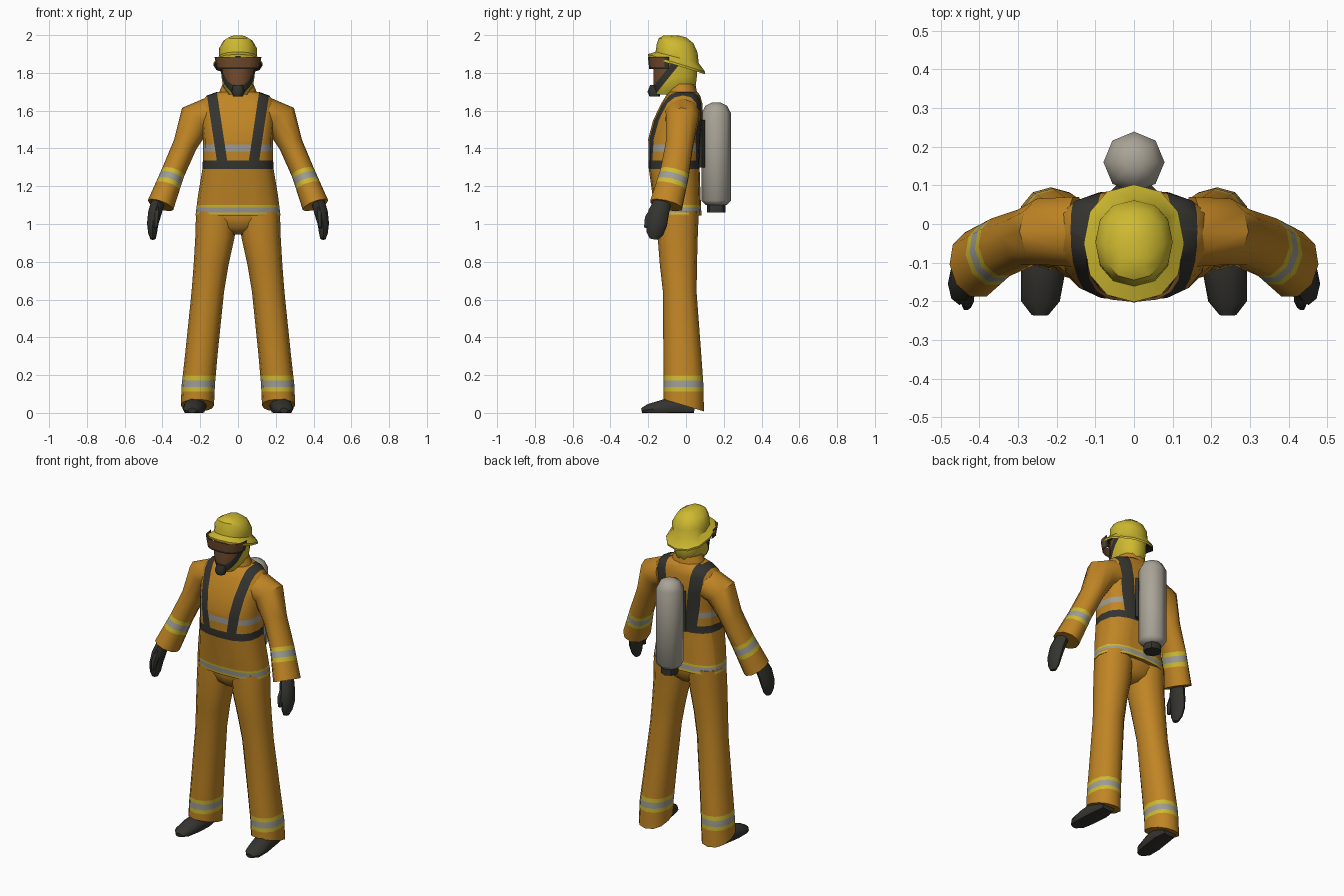
import bpy, bmesh, math
from mathutils import Vector

if "Cube" in bpy.data.objects:
    bpy.data.objects.remove(bpy.data.objects["Cube"])


def material(name, *rgb):
    m = bpy.data.materials.new(name)
    m.use_nodes = True
    m.diffuse_color = (*rgb, 1)
    m.node_tree.nodes["Principled BSDF"].inputs["Base Color"].default_value = (*rgb, 1)
    return m


ORANGE = material("orange cloth", 0.53, 0.235, 0.018)
YELLOW = material("safety yellow", 0.62, 0.49, 0.03)
SILVER = material("reflective grey", 0.34, 0.33, 0.30)
DARK = material("charcoal", 0.035, 0.034, 0.029)
BROWN = material("brown visor", 0.17, 0.07, 0.026)
STEEL = material("tank grey", 0.40, 0.37, 0.31)

X, Y, Z = Vector((1, 0, 0)), Vector((0, 1, 0)), Vector((0, 0, 1))


def sgnpow(v, p):
    return math.copysign(abs(v) ** p, v)


def loft(name, rings, mats, rule=None, cuts=(), n=12, power=1.0, flat=True,
         mirror=False, floor=False, keep=None, angle=45):
    """Skin rings (x, y, z, rx, ry, tilt); cuts are (point, normal) colour borders."""
    bm = bmesh.new()
    loops = []
    for i, ring in enumerate(rings):
        x, y, z, rx, ry, tilt = (*ring, 0)[:6]
        t = Z
        if not flat:
            a, b = rings[max(i - 1, 0)], rings[min(i + 1, len(rings) - 1)]
            t = (Vector(b[:3]) - Vector(a[:3])).normalized()
        u = X if abs(t.y) > 0.9 else Y.cross(t).normalized()
        v = t.cross(u)
        loop = []
        for k in range(n):
            ang = math.tau * k / n
            off = u * rx * sgnpow(math.cos(ang), power) + v * ry * sgnpow(math.sin(ang), power)
            p = Vector((x, y, z)) + off + Z * tilt * off.y
            if floor:
                p.z = max(p.z, 0)
            loop.append(bm.verts.new(p))
        loops.append(loop)
    for a, b in zip(loops, loops[1:]):
        for k in range(n):
            bm.faces.new((a[k], a[k - 1], b[k - 1], b[k]))
    bm.faces.new(loops[0])
    bm.faces.new(loops[-1])
    bmesh.ops.recalc_face_normals(bm, faces=bm.faces)
    for co, no in cuts:
        geom = bm.verts[:] + bm.edges[:] + bm.faces[:]
        bmesh.ops.bisect_plane(bm, geom=geom, dist=1e-5, plane_co=co, plane_no=no)
    if keep:
        gone = [f for f in bm.faces if not keep(f.calc_center_median())]
        bmesh.ops.delete(bm, geom=gone, context='FACES')
    bm.normal_update()
    if rule:
        for f in bm.faces:
            f.material_index = mats.index(rule(f.calc_center_median(), f.normal))
    me = bpy.data.meshes.new(name)
    bm.to_mesh(me)
    bm.free()
    for m in mats:
        me.materials.append(m)
    ob = bpy.data.objects.new(name, me)
    bpy.context.collection.objects.link(ob)
    bpy.ops.object.select_all(action='DESELECT')
    ob.select_set(True)
    bpy.context.view_layer.objects.active = ob
    bpy.ops.object.shade_smooth_by_angle(angle=math.radians(angle))
    if mirror:
        ob.modifiers.new("mirror", 'MIRROR')
    return ob


def heights(*zs):
    return [((0, 0, z), (0, 0, 1)) for z in zs]


def stripe(d, start):
    """Yellow, grey, yellow reflective tape measured along a limb."""
    d -= start
    if 0 < d < 0.085:
        return SILVER if 0.024 < d < 0.06 else YELLOW
    return ORANGE


# Jacket with harness straps, belt and reflective bands
SLOPE, BASE = 0.15, 1.34
IN_BACK, IN_FRONT, OUT = 0.04, 0.058, 0.113


def jacket_rule(c, nrm):
    s = abs(c.x) - SLOPE * (c.z - BASE)
    if 1.29 < c.z < 1.335:
        return DARK
    if c.z > 1.335 and (IN_BACK if c.y > 0 else IN_FRONT) < s < OUT:
        return DARK
    if 1.385 < c.z < 1.42 or 1.06 < c.z < 1.088:
        return SILVER
    if 1.088 < c.z < 1.1 or 1.05 < c.z < 1.06:
        return YELLOW
    return ORANGE


strap_cuts = [((s * a, 0, BASE), (s, 0, -SLOPE)) for s in (1, -1) for a in (IN_BACK, IN_FRONT, OUT)]
loft("jacket", [(0, -.04, 1.045, .225, .122), (0, -.05, 1.15, .212, .127),
                (0, -.063, 1.3, .187, .135), (0, -.06, 1.45, .185, .14),
                (0, -.042, 1.55, .195, .132), (0, -.022, 1.64, .2, .108),
                (0, -.015, 1.68, .165, .09), (0, -.015, 1.7, .11, .075)],
     [ORANGE, DARK, SILVER, YELLOW], jacket_rule,
     heights(1.05, 1.06, 1.088, 1.1, 1.29, 1.335, 1.385, 1.42) + strap_cuts
     + [((0, 0, 0), (0, 1, 0))], n=16, power=0.8)
loft("collar", [(0, -.02, 1.66, .115, .085), (0, -.025, 1.74, .082, .075)], [ORANGE])

# Sleeves with tape around the forearm
wrist_dir = Vector((.06, -.05, -.18)).normalized()
elbow = Vector((.35, -.05, 1.28))


def along(c):
    return (c - elbow).dot(wrist_dir)


loft("sleeve", [(.15, -.02, 1.575, .095, .095), (.225, -.02, 1.555, .093, .09),
                (.28, -.035, 1.42, .064, .076), (.345, -.06, 1.27, .062, .08),
                (.41, -.105, 1.1, .072, .09)],
     [ORANGE, YELLOW, SILVER], lambda c, nrm: stripe(along(c), 0.005),
     [(elbow + wrist_dir * d, wrist_dir) for d in (.005, .029, .065, .09)],
     n=10, flat=False, mirror=True)

# Gloves
loft("glove", [(.42, -.12, 1.13, .035, .045), (.44, -.145, 1.06, .036, .055),
               (.452, -.155, 1.0, .03, .055), (.452, -.165, .95, .023, .045),
               (.45, -.17, .92, .014, .022)], [DARK], n=8, flat=False, mirror=True)
loft("thumb", [(.43, -.165, 1.08, .018, .025), (.432, -.2, 1.03, .018, .022),
               (.435, -.212, .98, .01, .012)], [DARK], n=6, flat=False, mirror=True)

# Trousers
loft("trouser_seat", [(0, -.04, 1.1, .2, .105), (0, -.042, 1.03, .205, .105),
                      (0, -.042, .98, .14, .09), (0, -.04, .945, .06, .05)], [ORANGE], n=16)
loft("trouser_leg", [(.112, -.04, 1.07, .11, .108), (.122, -.044, .93, .104, .106),
                     (.143, -.04, .78, .092, .098), (.16, -.033, .64, .086, .089),
                     (.193, -.02, .32, .086, .1), (.21, -.013, .15, .088, .105),
                     (.215, -.012, .04, .088, .107, -.3)],
     [ORANGE, YELLOW, SILVER], lambda c, nrm: stripe(c.z, .112),
     heights(.112, .136, .172, .197), n=12, power=.9, mirror=True)

# Boots
loft("boot", [(.225, .045, .03, .045, .045), (.225, -.03, .035, .058, .055),
              (.235, -.12, .025, .058, .048), (.242, -.2, .018, .05, .03),
              (.243, -.235, .012, .022, .014)], [DARK], n=10, flat=False,
     mirror=True, floor=True)


# Head with face mask, mask seal and neck flap
def head_rule(c, nrm):
    f = c.y - .8 * (c.z - 1.82)
    return BROWN if f < -.1 else DARK if f < -.055 else YELLOW


loft("head", [(0, -.08, 1.685, .05, .085), (0, -.06, 1.725, .078, .113),
              (0, -.058, 1.78, .088, .118), (0, -.055, 1.87, .092, .115)],
     [BROWN, DARK, YELLOW], head_rule,
     [((0, y, 1.82), (0, 1, -.8)) for y in (-.1, -.055)], n=14, power=.9)
loft("respirator", [(0, -.165, 1.675, .026, .028), (0, -.17, 1.7, .034, .034),
                    (0, -.168, 1.735, .026, .022)], [DARK], n=8)
loft("visor", [(0, -.09, 1.82, .112, .105), (0, -.09, 1.885, .124, .112)],
     [BROWN, DARK], lambda c, nrm: DARK if c.z < 1.832 or c.y > -.115 else BROWN,
     heights(1.832) + [((0, y, 0), (0, 1, 0)) for y in (-.115, -.09)], n=16, power=.75,
     keep=lambda c: c.y < -.09 and 1.821 < c.z < 1.884)

# Helmet: tilted brim with dark underside, and crown
loft("helmet", [(0, -.05, 1.868, .085, .1, -.28), (0, -.05, 1.84, .13, .15, -.31),
                (0, -.05, 1.852, .13, .152, -.31), (0, -.047, 1.882, .1, .114, -.26),
                (0, -.047, 1.93, .1, .108, -.2), (0, -.053, 1.97, .077, .092, -.14),
                (0, -.06, 1.993, .04, .06, -.08), (0, -.06, 1.998, .015, .025, -.05)],
     [YELLOW, DARK], lambda c, nrm: DARK if nrm.z < -.3 else YELLOW, n=12, power=.9, angle=35)

# Air tank and valve
loft("air_tank", [(0, .16, 1.1, .055, .055), (0, .16, 1.125, .079, .079),
                  (0, .16, 1.585, .079, .079), (0, .16, 1.625, .058, .058),
                  (0, .16, 1.642, .025, .025)], [STEEL], n=8, angle=50)
loft("tank_valve", [(0, .16, 1.06, .05, .05), (0, .16, 1.11, .05, .05)], [DARK], n=8)
loft("tank_mount", [(0, .085, 1.3, .06, .025), (0, .085, 1.55, .06, .025)], [DARK], n=8)
